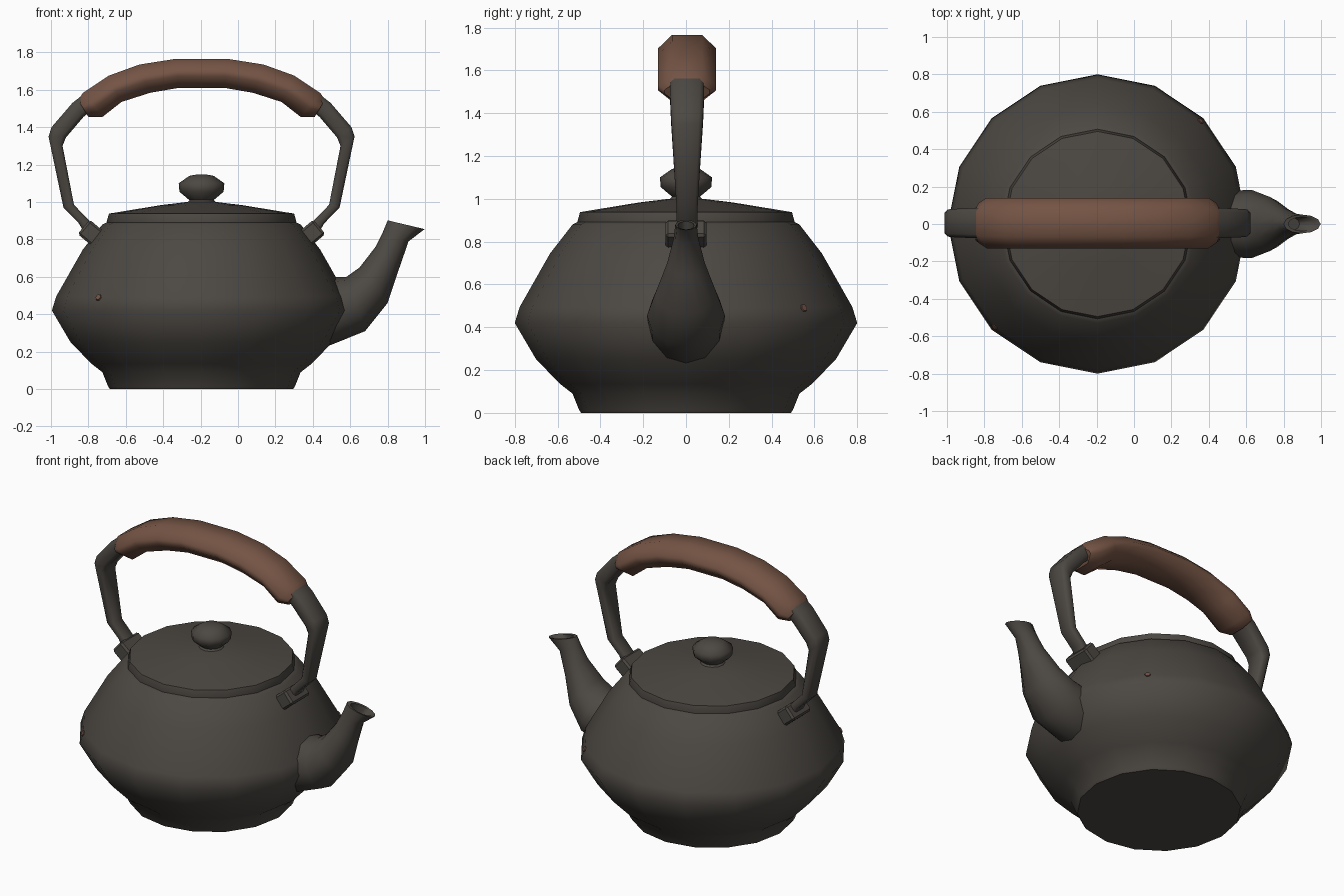
import bpy, bmesh, math
from mathutils import Matrix, Vector

if "Cube" in bpy.data.objects:
    bpy.data.objects.remove(bpy.data.objects["Cube"])

CX = -0.195  # axis of the pot


def material(name, rgb):
    m = bpy.data.materials.new(name)
    m.diffuse_color = (*rgb, 1)
    m.use_nodes = True
    m.node_tree.nodes["Principled BSDF"].inputs["Base Color"].default_value = m.diffuse_color
    return m


IRON = material("dark_iron", (0.072, 0.064, 0.055))
WOOD = material("brown_wood", (0.175, 0.088, 0.058))


def finish(name, bm, mat, angle=50):
    bmesh.ops.recalc_face_normals(bm, faces=bm.faces[:])
    me = bpy.data.meshes.new(name)
    bm.to_mesh(me)
    bm.free()
    me.materials.append(mat)
    ob = bpy.data.objects.new(name, me)
    bpy.context.collection.objects.link(ob)
    bpy.ops.object.select_all(action='DESELECT')
    bpy.context.view_layer.objects.active = ob
    ob.select_set(True)
    bpy.ops.object.shade_smooth_by_angle(angle=math.radians(angle))
    return ob


def skin(bm, rings):
    """Bridge successive rings of points and cap both ends."""
    vs = [[bm.verts.new(p) for p in r] for r in rings]
    n = len(vs[0])
    for a, b in zip(vs, vs[1:]):
        for i in range(n):
            j = (i + 1) % n
            bm.faces.new((a[i], a[j], b[j], b[i]))
    bm.faces.new(vs[0])
    bm.faces.new(vs[-1])
    return vs


def lathe(name, profile, mat, n=16, angle=50):
    bm = bmesh.new()
    t = 2 * math.pi / n
    skin(bm, [[(CX + r * math.cos(i * t), r * math.sin(i * t), z) for i in range(n)]
              for r, z in profile])
    return finish(name, bm, mat, angle)


def sweep(name, stations, section, mat, side=1, x0=CX, y0=0.005, angle=50):
    """Each station: outer x,z, inner x,z, half width in y."""
    bm = bmesh.new()
    rings = []
    for ox, oz, ix, iz, w in stations:
        c = Vector(((ox + ix) / 2, (oz + iz) / 2))
        h = Vector(((ox - ix) / 2, (oz - iz) / 2))
        rings.append([(x0 + side * (c.x + h.x * b), y0 + w * a, c.y + h.y * b)
                      for a, b in section])
    skin(bm, rings)
    return finish(name, bm, mat, angle)


def chamfered(ka, kb):
    return [(1, -kb), (1, kb), (ka, 1), (-ka, 1), (-1, kb), (-1, -kb), (-ka, -1), (ka, -1)]


ROUND = [(math.cos(i * math.pi / 6), math.sin(i * math.pi / 6)) for i in range(12)]

# pot body with foot
lathe("pot_body", [(0.49, 0), (0.50, 0.015), (0.53, 0.09), (0.588, 0.135), (0.70, 0.25),
                   (0.80, 0.42), (0.777, 0.495), (0.635, 0.745), (0.53, 0.88),
                   (0.50, 0.895)], IRON)

# lid and knob
lathe("lid", [(0.505, 0.885), (0.507, 0.895), (0.495, 0.938), (0.22, 0.983), (0.08, 1.0)], IRON)
lathe("lid_knob", [(0.09, 0.985), (0.065, 1.01), (0.118, 1.055), (0.122, 1.10),
                   (0.065, 1.14), (0.02, 1.148)], IRON, 12, 60)

# spout, with a recessed mouth
sweep("spout", [(0.42, 0.23, 0.44, 0.60, 0.165), (0.49, 0.233, 0.52, 0.60, 0.178),
                (0.68, 0.31, 0.58, 0.60, 0.182), (0.80, 0.46, 0.65, 0.65, 0.145),
                (0.86, 0.64, 0.735, 0.76, 0.088), (0.912, 0.79, 0.775, 0.84, 0.058),
                (0.998, 0.855, 0.80, 0.902, 0.05), (0.975, 0.857, 0.825, 0.895, 0.038),
                (0.885, 0.79, 0.80, 0.825, 0.035)], ROUND, IRON, x0=0, y0=0, angle=60)

# handle straps and lugs, both sides
STRAP = [(0.625, 0.83, 0.575, 0.85, 0.048), (0.655, 0.885, 0.60, 0.90, 0.048),
         (0.738, 0.97, 0.682, 0.985, 0.05), (0.818, 1.35, 0.743, 1.30, 0.072),
         (0.802, 1.40, 0.725, 1.345, 0.075), (0.69, 1.53, 0.631, 1.455, 0.08),
         (0.60, 1.60, 0.55, 1.52, 0.08)]
for side, word in ((-1, "left"), (1, "right")):
    sweep(word + "_handle_strap", STRAP, chamfered(0.75, 0.55), IRON, side)
    bm = bmesh.new()
    bmesh.ops.create_cube(bm, size=1, matrix=Matrix.Translation((CX + side * 0.588, 0, 0.832))
                          @ Matrix.Rotation(side * math.radians(50), 4, 'Y')
                          @ Matrix.Diagonal((0.10, 0.19, 0.11, 1)))
    bmesh.ops.bevel(bm, geom=[e for e in bm.edges], offset=0.012, segments=1, affect='EDGES')
    finish(word + "_handle_lug", bm, IRON, 30)

# wooden grip
half = [(0.66, 1.545, 0.605, 1.455, 0.105), (0.635, 1.583, 0.53, 1.455, 0.135),
        (0.495, 1.676, 0.428, 1.535, 0.135), (0.332, 1.735, 0.275, 1.584, 0.135),
        (0.135, 1.766, 0.125, 1.61, 0.135)]
grip = half + [(-a, b, -c, d, w) for a, b, c, d, w in reversed(half)]
sweep("handle_grip", grip, chamfered(0.52, 0.2), WOOD)

# two tiny brown spots on the belly
for k, deg in enumerate((45, 225)):
    a = math.radians(deg)
    bm = bmesh.new()
    bmesh.ops.create_cone(bm, cap_ends=True, segments=6, radius1=0.018, radius2=0.018, depth=0.008,
                          matrix=Matrix.Translation((CX + 0.779 * math.cos(a), 0.779 * math.sin(a), 0.49))
                          @ Matrix.Rotation(a, 4, 'Z') @ Matrix.Rotation(math.radians(65), 4, 'Y'))
    finish("belly_spot_%d" % (k + 1), bm, WOOD, 30)
